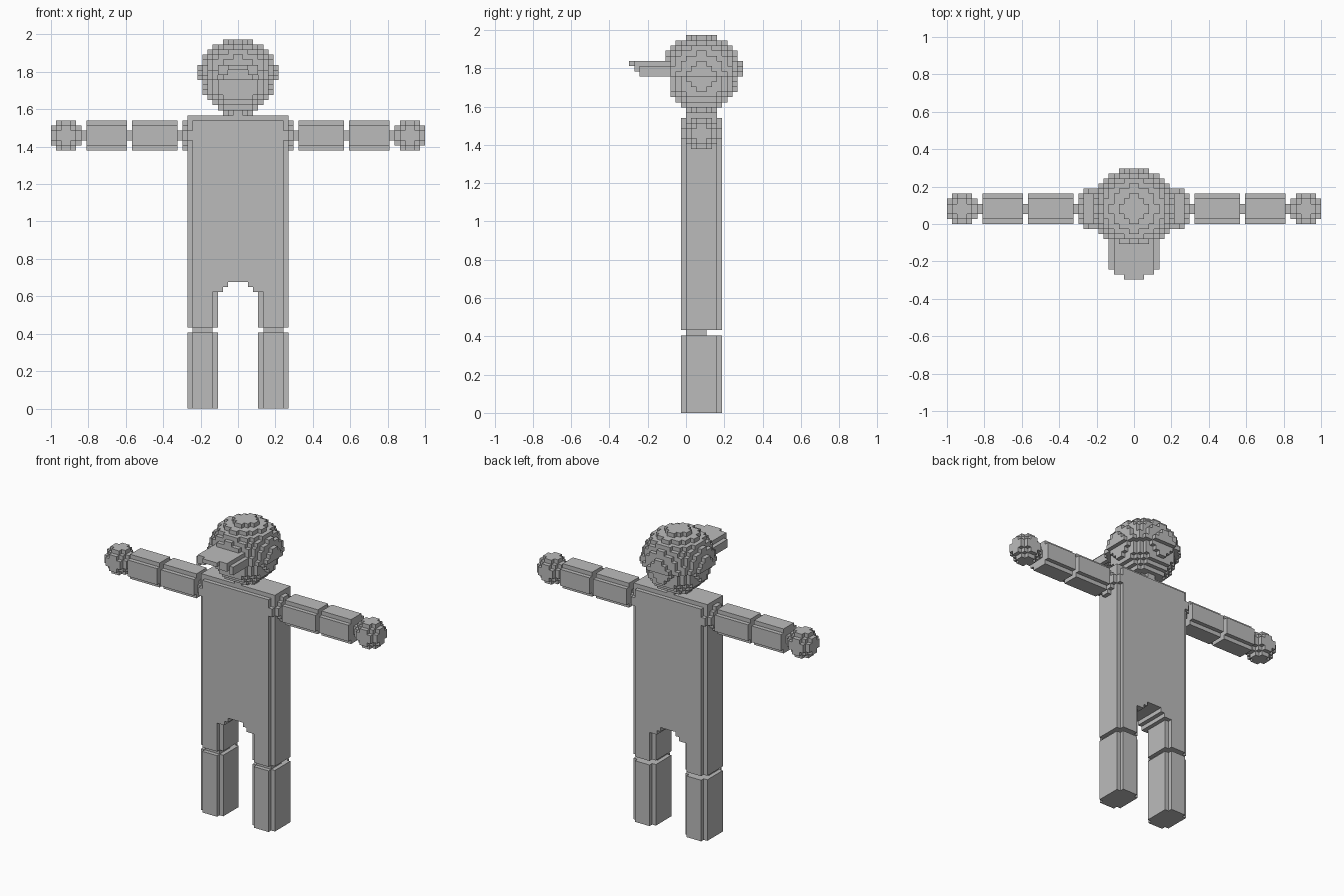
import bpy, bmesh
from mathutils import Vector

if "Cube" in bpy.data.objects:
    bpy.data.objects.remove(bpy.data.objects["Cube"])

U = 2 / 74            # size of one cube
YC = 3                # depth centre of the figure, in cubes
AXES = [Vector(a) for a in ((1, 0, 0), (0, 1, 0), (0, 0, 1))]

mat = bpy.data.materials.new("plain_grey")
mat.diffuse_color = (0.5, 0.5, 0.5, 1)
mat.use_nodes = True
mat.node_tree.nodes["Principled BSDF"].inputs["Base Color"].default_value = mat.diffuse_color


def box(x0, x1, y0, y1, z0, z1):
    return {(x, y, z) for x in range(x0, x1) for y in range(y0, y1) for z in range(z0, z1)}


def ball(cx, cy, cz, r, limit):
    """Cubes whose squared centre distance stays within limit."""
    return {(x, y, z) for x, y, z in box(cx - r, cx + r, cy - r, cy + r, cz - r, cz + r)
            if (x + .5 - cx) ** 2 + (y + .5 - cy) ** 2 + (z + .5 - cz) ** 2 <= limit}


def post(x0, x1, y0, y1, z0, z1):
    """Upright bar with its four corners notched."""
    return box(x0 + 1, x1 - 1, y0, y1, z0, z1) | box(x0, x1, y0 + 1, y1 - 1, z0, z1)


def bar(x0, x1):
    """Sideways arm bar with its four corners notched."""
    return box(x0, x1, 0, 6, 52, 56) | box(x0, x1, 1, 5, 51, 57)


def mirrored(cells):
    return {(-1 - x, y, z) for x, y, z in cells}


parts = {}

# Head, with a flat face below the cap
parts["head"] = {c for c in ball(0, YC, 65, 7, 49) if c[1] >= -3 and c[2] < 65}
parts["cap"] = {c for c in ball(0, YC, 65, 8, 64) if c[2] >= 65}

# Arched cap brim, stepped at its tip
parts["cap_brim"] = (box(-2, 2, -11, -2, 67, 68) | box(-4, 4, -10, -2, 67, 68)
                     | box(-4, -2, -10, -2, 66, 67) | box(2, 4, -10, -2, 66, 67)
                     | box(-5, -4, -9, -1, 65, 67) | box(4, 5, -9, -1, 65, 67))

# Torso with a stepped arch between the thighs
torso = post(-10, 10, -1, 7, 23, 57) | box(-10, 10, 0, 6, 57, 58)
for half, top in ((3, 24), (2, 25)):
    torso -= box(-half, half, -1, 7, top - 1, top)
torso -= box(-4, 4, -1, 7, 22, 23)
parts["torso"] = torso

# Limbs on one side, then mirrored
limbs = {
    "shoulder": ball(7, YC, 54, 4, 19),
    "shoulder_joint": box(11, 12, 2, 4, 53, 55),
    "upper_arm": bar(12, 21),
    "elbow": box(21, 22, 2, 4, 53, 55),
    "forearm": bar(22, 30),
    "wrist": box(30, 31, 2, 4, 53, 55),
    "hand": ball(34, YC, 54, 3, 9),
    "thigh": post(4, 10, -1, 7, 16, 23),
    "knee": box(5, 9, 0, 4, 15, 16),
    "lower_leg": post(4, 10, -1, 7, 0, 15),
}
for name, cells in limbs.items():
    parts["left_" + name] = cells
    parts["right_" + name] = mirrored(cells)

solid = set().union(*parts.values())


def build(name, cells):
    """Outer skin of a part, leaving out faces buried in its neighbours."""
    bm = bmesh.new()
    verts = {}

    def vert(p):
        key = tuple(round(v) for v in p)
        if key not in verts:
            verts[key] = bm.verts.new(Vector(key) * U)
        return verts[key]

    for c in cells:
        p = Vector(c)
        for i in range(3):
            n, a, b = AXES[i], AXES[(i + 1) % 3], AXES[(i + 2) % 3]
            for side in (0, 1):
                q = p + n * (2 * side - 1)
                if tuple(int(v) for v in q) in solid:
                    continue
                o = p + n * side
                loop = [o, o + a, o + a + b, o + b]
                bm.faces.new([vert(v) for v in (loop if side else loop[::-1])])
    # Merge neighbouring squares into clean flat faces
    bmesh.ops.dissolve_limit(bm, angle_limit=0.02, verts=bm.verts[:], edges=bm.edges[:])
    me = bpy.data.meshes.new(name)
    bm.to_mesh(me)
    bm.free()
    me.materials.append(mat)
    bpy.context.collection.objects.link(bpy.data.objects.new(name, me))


used = set()
for name, cells in parts.items():
    build(name, cells - used)
    used |= cells
